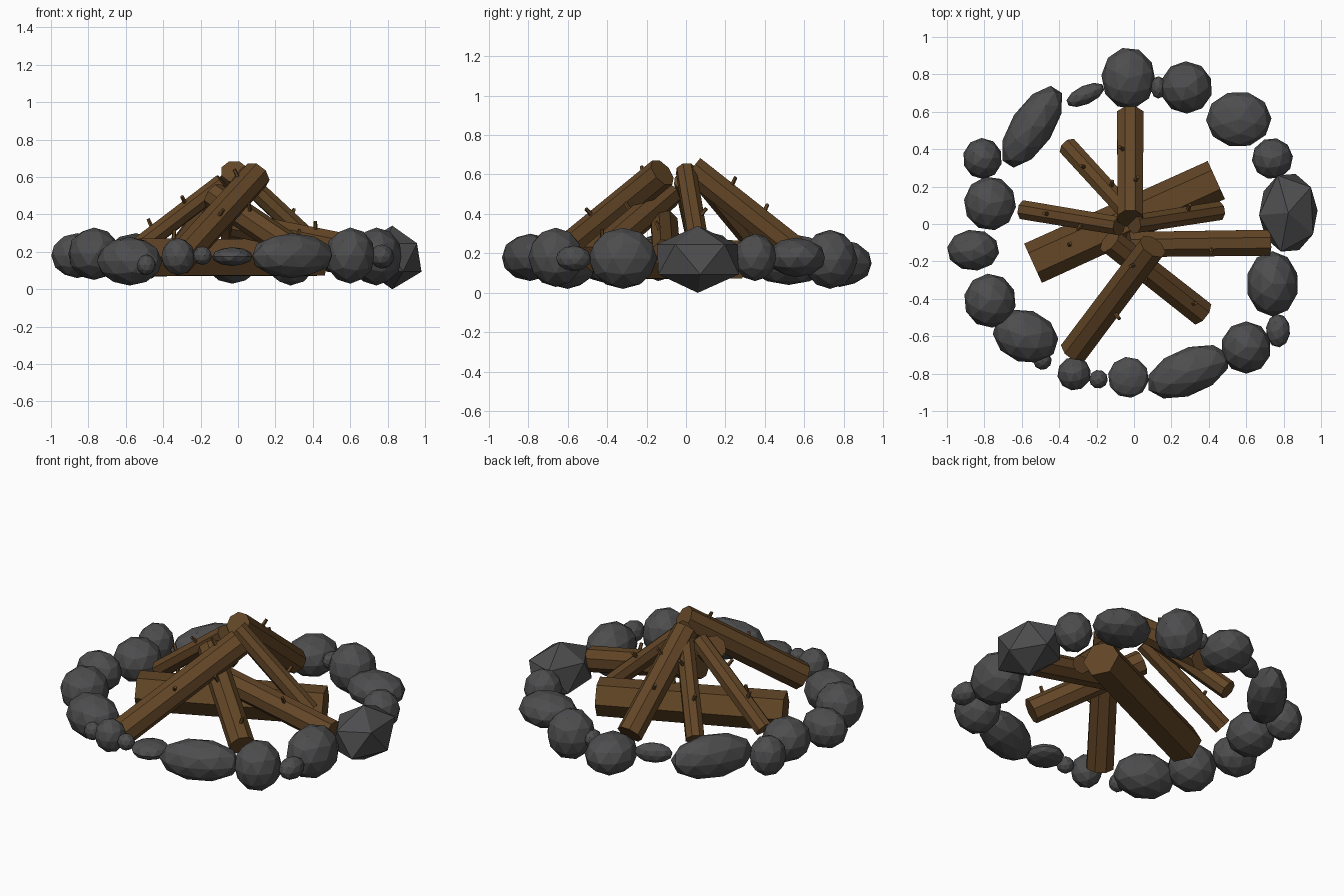
import bpy, bmesh, math, random
from mathutils import Vector, Matrix

if "Cube" in bpy.data.objects:
    bpy.data.objects.remove(bpy.data.objects["Cube"])

random.seed(4)

def material(name, rgb):
    m = bpy.data.materials.new(name)
    m.diffuse_color = (*rgb, 1)
    m.use_nodes = True
    m.node_tree.nodes["Principled BSDF"].inputs["Base Color"].default_value = m.diffuse_color
    return m

WOOD = material("wood", (0.125, 0.062, 0.02))
STONE = material("stone", (0.075, 0.075, 0.078))

def finish(bm, name, mat):
    me = bpy.data.meshes.new(name)
    bm.to_mesh(me)
    bm.free()
    me.materials.append(mat)
    ob = bpy.data.objects.new(name, me)
    bpy.context.collection.objects.link(ob)
    return ob

def add_rod(bm, a, b, r1, r2, sides, spin=0.0):
    a, b = Vector(a), Vector(b)
    d = b - a
    m = (Matrix.Translation((a + b) / 2) @ d.to_track_quat('Z', 'Y').to_matrix().to_4x4()
         @ Matrix.Rotation(spin, 4, 'Z'))
    bmesh.ops.create_cone(bm, cap_ends=True, segments=sides, radius1=r1, radius2=r2,
                          depth=d.length, matrix=m)

def log(name, foot, tip, r, sides=8, twigs=(), spin=0.0):
    """Faceted log with small snapped-off twigs at (fraction along, sideways lean)."""
    bm = bmesh.new()
    add_rod(bm, foot, tip, r, r * 0.97, sides, spin)
    foot, tip = Vector(foot), Vector(tip)
    d = (tip - foot).normalized()
    side = d.cross(Vector((0, 0, 1))).normalized()
    up = side.cross(d)
    for t, lean in twigs:
        n = (up + side * lean).normalized()
        p = foot.lerp(tip, t)
        add_rod(bm, p + n * r * 0.7, p + n * (r + 0.035) + d * 0.012, 0.012, 0.010, 5)
    return finish(bm, name, WOOD)

def stone(name, x, y, z, rx, ry, rz, turn=0, detail=2):
    bm = bmesh.new()
    bmesh.ops.create_icosphere(bm, subdivisions=detail, radius=1)
    spin = random.uniform(0, 6.28)
    bmesh.ops.rotate(bm, verts=bm.verts, matrix=Matrix.Rotation(spin, 3, 'Z'))
    m = (Matrix.Translation((x, y, z)) @ Matrix.Rotation(math.radians(turn), 4, 'Z')
         @ Matrix.Diagonal((rx, ry, rz, 1)))
    bmesh.ops.transform(bm, verts=bm.verts, matrix=m)
    return finish(bm, name, STONE)

# Ring of stones: x, y, z, radii, turn
ring = [
    (-.03, .78, .15, .145, .165, .12, 0), (.28, .73, .17, .14, .14, .15, 0),
    (.13, .73, .18, .04, .06, .05, 0), (.56, .56, .18, .175, .15, .10, 0),
    (.74, .35, .18, .11, .11, .12, 0), (.74, -.32, .175, .14, .175, .155, 0),
    (.77, -.57, .175, .065, .09, .065, 0), (.60, -.66, .18, .135, .14, .15, 0),
    (.29, -.79, .18, .235, .125, .12, 22), (-.03, -.82, .175, .11, .11, .05, 0),
    (-.19, -.83, .18, .05, .05, .05, 0), (-.32, -.80, .175, .09, .09, .10, 0),
    (-.49, -.73, .13, .05, .05, .055, 0), (-.58, -.60, .15, .18, .14, .13, -20),
    (-.77, -.41, .19, .14, .145, .14, 0), (-.86, -.14, .18, .14, .11, .12, 0),
    (-.77, .11, .18, .14, .145, .13, 0), (-.81, .35, .18, .105, .11, .12, 0),
    (-.545, .52, .17, .25, .115, .13, 57), (-.26, .69, .18, .11, .05, .06, 25),
]
for i, s in enumerate(ring):
    stone(f"ring_stone_{i + 1}", *s)
# Large coarse boulder on the right
stone("ring_boulder", .825, .06, .17, .175, .24, .17, 0, 1)

# Thick log lying on the ground
log("ground_log", (-.54, -.21, .17), (.44, .235, .17), .115, 6, [(.2, -.1), (.6, .5)], .5)

# Logs leaning together into a cone
log("back_log", (-.02, .585, .19), (-.02, .03, .63), .076, 8, [(.4, .6), (.7, -.4)], .39)
log("front_log", (-.32, -.68, .15), (.10, -.12, .61), .082, 8, [(.45, 1.2), (.85, -.3)], .39)
log("front_right_log", (.36, -.475, .17), (-.13, -.09, .50), .075, 8, [(.15, .2), (.6, -.6)], .39)
log("right_log", (.72, -.10, .20), (-.03, -.11, .35), .075, 8, [(.42, -.5)], .39)
log("right_thin_log", (.45, .07, .20), (.0, .0, .62), .055, 8, [(.4, .8)], .39)
log("back_left_log", (-.35, .41, .18), (-.03, .06, .60), .056, 8, [(.35, .2), (.7, -.7)], .39)
log("left_log", (-.59, .075, .18), (-.08, -.01, .57), .055, 8, [(.3, 0), (.65, .8)], .39)
